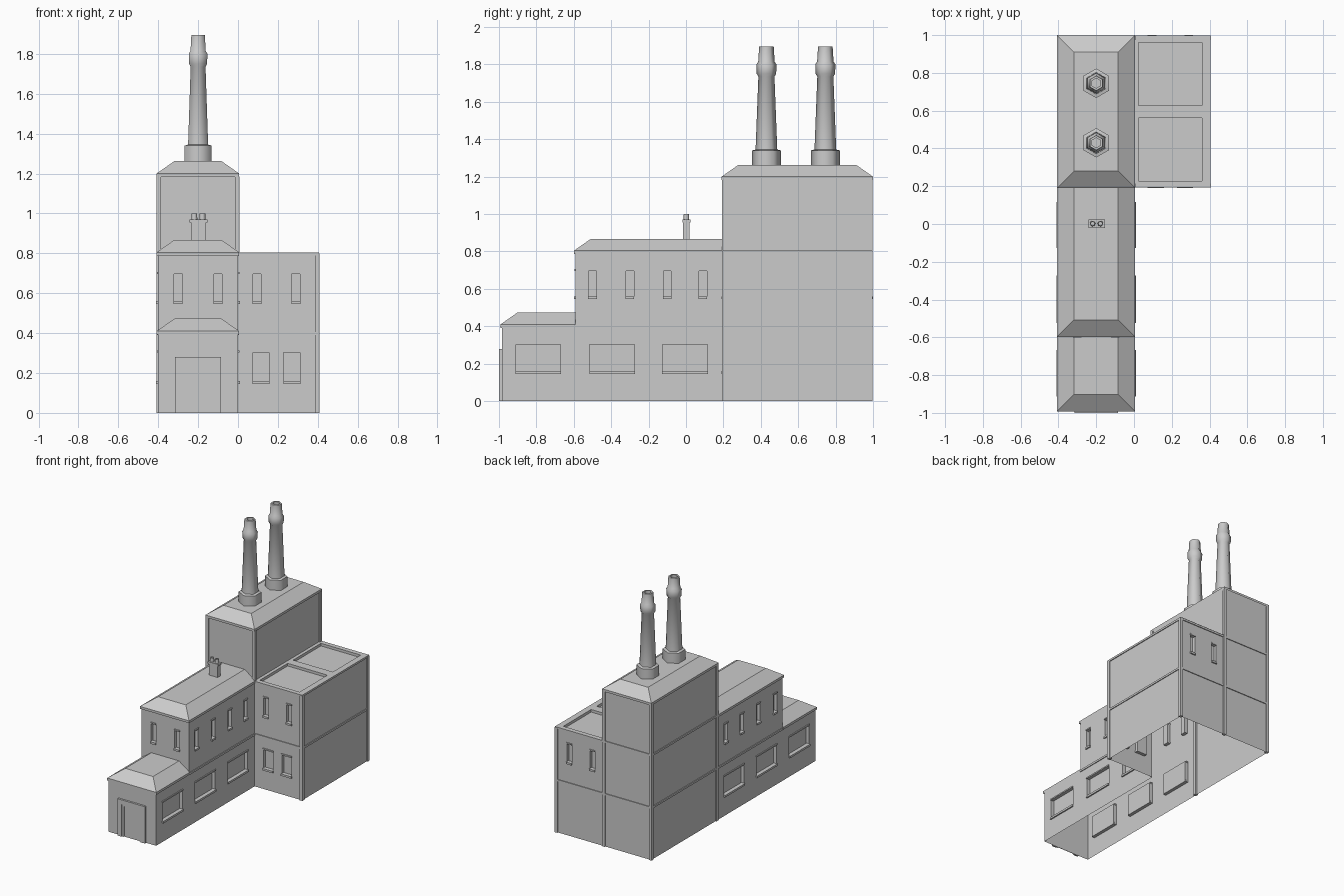
import bpy, bmesh, math
from mathutils import Vector

cube = bpy.data.objects.get("Cube")
if cube:
    bpy.data.objects.remove(cube, do_unlink=True)

GREY = (0.6, 0.6, 0.6, 1)
mat = bpy.data.materials.new("plain_grey")
mat.use_nodes = True
mat.diffuse_color = GREY
mat.node_tree.nodes["Principled BSDF"].inputs["Base Color"].default_value = GREY
UP = Vector((0, 0, 1))


def finish(name, bm, smooth=False):
    bmesh.ops.remove_doubles(bm, verts=bm.verts, dist=0.0005)
    mesh = bpy.data.meshes.new(name)
    bm.to_mesh(mesh)
    bm.free()
    mesh.materials.append(mat)
    ob = bpy.data.objects.new(name, mesh)
    bpy.context.collection.objects.link(ob)
    if smooth:
        bpy.ops.object.select_all(action='DESELECT')
        ob.select_set(True)
        bpy.context.view_layer.objects.active = ob
        bpy.ops.object.shade_smooth_by_angle(angle=math.radians(65))
    return ob


def quad(bm, *pts):
    return bm.faces.new([bm.verts.new(p) for p in pts])


def add_box(bm, lo, hi):
    lo, hi = Vector(lo), Vector(hi)
    made = bmesh.ops.create_cube(bm, size=1)["verts"]
    for v in made:
        v.co = (lo + hi) / 2 + v.co * (hi - lo)


def box(name, lo, hi):
    bm = bmesh.new()
    add_box(bm, lo, hi)
    return finish(name, bm)


def panel(bm, origin, u, v, w, h, holes, depth):
    """Flat panel with recessed rectangles (a0, a1, b0, b1)."""
    n = u.cross(v)
    at = lambda a, b, d=0: origin + u * a + v * b - n * d
    us = sorted({0, w, *[x for r in holes for x in r[:2]]})
    vs = sorted({0, h, *[x for r in holes for x in r[2:]]})
    for a0, a1 in zip(us, us[1:]):
        for b0, b1 in zip(vs, vs[1:]):
            inside = any(r[0] <= a0 and a1 <= r[1] and r[2] <= b0 and b1 <= r[3] for r in holes)
            if not inside:
                quad(bm, at(a0, b0), at(a1, b0), at(a1, b1), at(a0, b1))
    for a0, a1, b0, b1 in holes:
        ring = [(a0, b0), (a1, b0), (a1, b1), (a0, b1)]
        quad(bm, *[at(*p, depth) for p in ring])
        for p, q in zip(ring, ring[1:] + ring[:1]):
            quad(bm, at(*p), at(*q), at(*q, depth), at(*p, depth))


def wall(name, p0, p1, z0, z1, windows=()):
    """Wall running anticlockwise; windows are (centre, width, bottom, top)."""
    bm = bmesh.new()
    a, b = Vector((*p0, z0)), Vector((*p1, z0))
    u = (b - a).normalized()
    n = u.cross(UP)
    axis = 0 if abs(u.x) > 0.5 else 1
    holes = []
    for c, w, lo, hi in windows:
        m = abs(c - a[axis])
        holes.append((m - w / 2, m + w / 2, lo - z0, hi - z0))
        # sill and lintel
        for zb, zt, out in ((lo, lo + 0.015, 0.01), (hi - 0.006, hi + 0.004, 0.007)):
            ends = [a + u * (m + s * (w / 2 + 0.002)) + n * d
                    for s, d in ((-1, -0.02), (1, out))]
            add_box(bm, (*[min(e[i] for e in ends) for i in (0, 1)], zb),
                    (*[max(e[i] for e in ends) for i in (0, 1)], zt))
    panel(bm, a, u, UP, (b - a).length, z1 - z0, holes, 0.025)
    return finish(name, bm)


def roof(name, y0, y1, z, hip_back=False):
    """Hipped roof with a flat top and a thin fascia."""
    back = y1 - 0.09 if hip_back else y1
    bm = bmesh.new()
    rings = []
    for x0, x1, ya, yb, h in ((-0.408, 0.006, y0, y1, z - 0.018), (-0.408, 0.006, y0, y1, z),
                              (-0.318, -0.084, y0 + 0.09, back, z + 0.063)):
        rings.append([bm.verts.new(p) for p in
                      ((x0, ya, h), (x1, ya, h), (x1, yb, h), (x0, yb, h))])
    for low, high in zip(rings, rings[1:]):
        for i in range(4):
            j = (i + 1) % 4
            bm.faces.new((low[i], low[j], high[j], high[i]))
    bm.faces.new(rings[-1])
    return finish(name, bm)


def lathe(name, x, y, profile, sides):
    """Turned shape, first side corner pointing along y."""
    bm = bmesh.new()
    rings = [[bm.verts.new((x + r * math.sin(t), y + r * math.cos(t), z))
              for t in [-2 * math.pi * i / sides for i in range(sides)]] for r, z in profile]
    for low, high in zip(rings, rings[1:]):
        for i in range(sides):
            j = (i + 1) % sides
            bm.faces.new((low[i], low[j], high[j], high[i]))
    bm.faces.new(rings[-1])
    return finish(name, bm, smooth=True)


# Window rows
LOW, HIGH = (0.145, 0.308), (0.545, 0.703)
side_low = [(c, 0.24, *LOW) for c in (-0.79, -0.395, -0.005)]
side_high = [(c, 0.042, *HIGH) for c in (-0.5, -0.3, -0.1, 0.09)]
annex_high = [(c, 0.042, *HIGH) for c in (0.095, 0.29)]
annex_low = [(c, 0.082, *LOW) for c in (0.115, 0.27)]
mid_front = [(c, 0.042, *HIGH) for c in (-0.3, -0.1)]

# Entrance block, middle block, tower and annex walls
F, M, T, B = -0.985, -0.59, 0.2, 0.99
L, C, R = -0.4, 0, 0.4
wall("entrance_wall", (L, F), (C, F), 0, 0.4)
wall("left_lower_wall", (C, F), (C, T), 0, 0.4, side_low)
wall("left_upper_wall", (C, M), (C, T), 0.4, 0.8, side_high)
wall("right_lower_wall", (L, T), (L, F), 0, 0.4, side_low)
wall("right_upper_wall", (L, T), (L, M), 0.4, 0.8, side_high)
wall("middle_front_wall", (L, M), (C, M), 0.4, 0.8, mid_front)
wall("tower_right_wall", (L, B), (L, T), 0, 1.19)
wall("tower_back_wall", (C, B), (L, B), 0, 1.19)
wall("tower_front_wall", (L, T), (C, T), 0.8, 1.19)
wall("tower_left_wall", (C, T), (C, B), 0.78, 1.19)
wall("annex_front_wall", (C, T), (R, T), 0, 0.8, annex_low + annex_high)
wall("annex_left_wall", (R, T), (R, B), 0, 0.8)
wall("annex_back_wall", (R, B), (C, B), 0, 0.8, annex_high)

# Roofs
roof("entrance_roof", -0.992, M, 0.41)
roof("middle_roof", -0.598, T, 0.805)
roof("tower_roof", 0.19, 1.0, 1.2, True)
bm = bmesh.new()
panel(bm, Vector((C, 0.192, 0.805)), Vector((1, 0, 0)), Vector((0, 1, 0)), 0.406, 0.806,
      [(0.025, 0.36, 0.035, 0.37), (0.025, 0.36, 0.435, 0.77)], 0.02)
finish("annex_roof", bm)

# Floor bands and annex eaves
t = 0.006
for z in (0.39, 0.79):
    top = z + 0.015
    box("annex_front_band", (C, T - t, z), (R + t, T, top))
    box("annex_left_band", (R, T - t, z), (R + t, B + t, top))
    box("back_band", (L - t, B, z), (R + t, B + t, top))
    box("tower_right_band", (L - t, T, z), (L, B + t, top))
box("left_floor_band", (C, M, 0.39), (C + t, T, 0.405))
box("right_floor_band", (L - t, M, 0.39), (L, T, 0.405))

# Corner posts
p = 0.008
for name, x, y, sx, sy, z0, z1 in (
        ("tower_front_right_post", L, T, 1, 1, 0, 1.185), ("tower_back_right_post", L, B, 1, -1, 0, 1.185),
        ("tower_front_left_post", C, T, -1, 1, 0.8, 1.185), ("tower_back_left_post", C, B, -1, -1, 0, 1.185),
        ("annex_front_post", R, T, -1, 1, 0, 0.8), ("annex_back_post", R, B, -1, -1, 0, 0.8)):
    xs, ys = sorted((x - sx * p, x + sx * 0.015)), sorted((y - sy * p, y + sy * 0.015))
    box(name, (xs[0], ys[0], z0), (xs[1], ys[1], z1))

# Doorway: stepped surround and door
for name, half, width, top, front in (("door_surround", 0.116, 0.036, 0.28, -1.0),
                                      ("door_frame", 0.08, 0.014, 0.245, -0.994)):
    bm = bmesh.new()
    for s in (-1, 1):
        xs = sorted((-0.2 + s * half, -0.2 + s * (half - width)))
        add_box(bm, (xs[0], front, 0), (xs[1], F, top))
    add_box(bm, (-0.2 - half + width, front, top - width), (-0.2 + half - width, F, top))
    finish(name, bm)
box("door", (-0.266, -0.988, 0), (-0.134, F, 0.231))

# Tall smokestacks
stack = [(0.078, 1.26), (0.078, 1.34), (0.058, 1.345), (0.043, 1.735), (0.052, 1.75),
         (0.054, 1.8), (0.044, 1.815), (0.039, 1.895), (0.026, 1.895), (0.026, 1.84)]
for name, y in (("front_smokestack", 0.43), ("back_smokestack", 0.745)):
    lathe(name, -0.2, y, stack, 6)

# Small chimney with two pots
box("chimney_body", (-0.235, -0.016, 0.86), (-0.16, 0.02, 0.955))
box("chimney_cap", (-0.242, -0.02, 0.955), (-0.154, 0.024, 0.97))
for name, x in (("right_chimney_pot", -0.219), ("left_chimney_pot", -0.178)):
    lathe(name, x, 0.002, [(0.015, 0.97), (0.014, 1.0), (0.009, 1.0), (0.009, 0.98)], 8)
